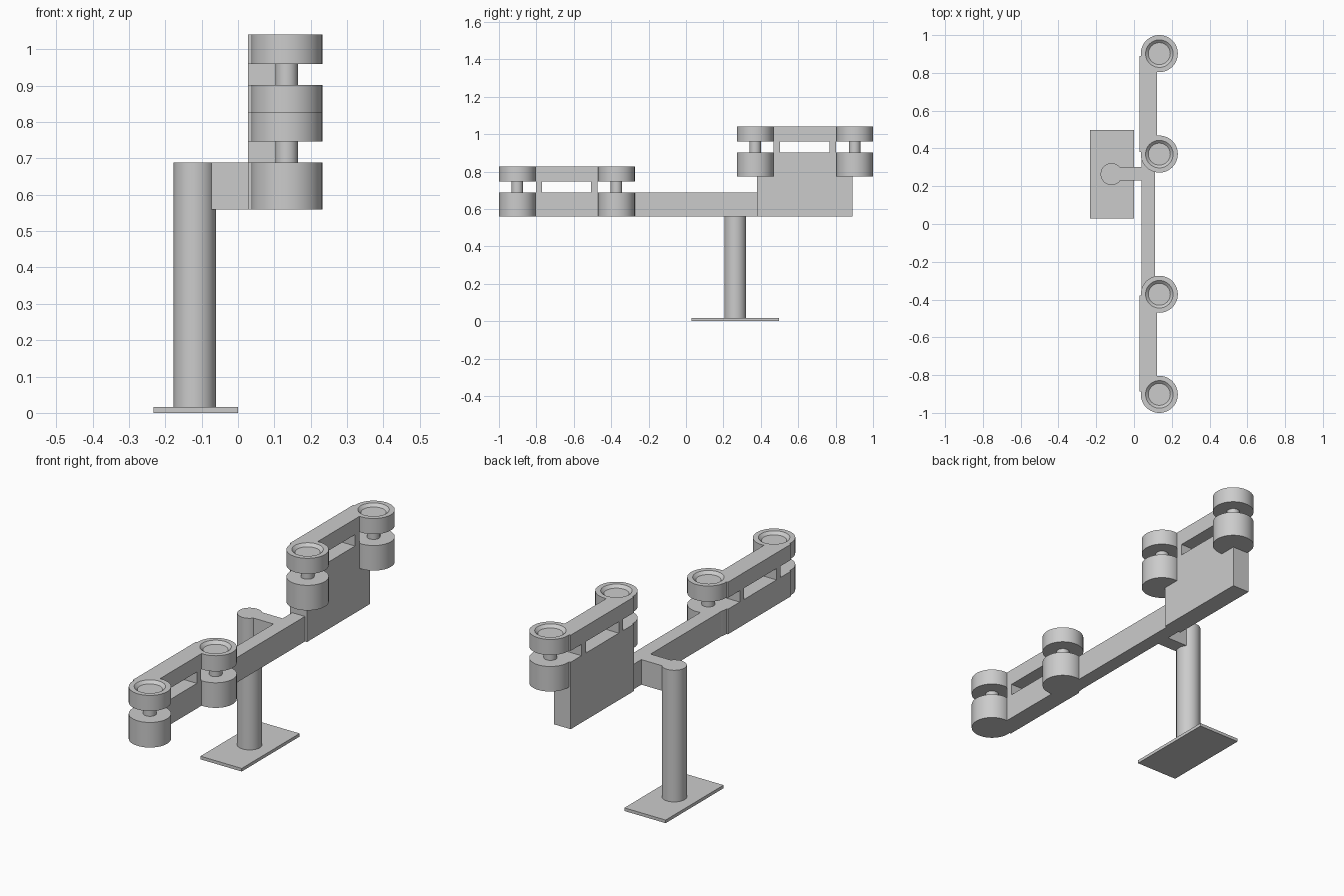
import bpy
import bmesh
from math import radians, pi
from mathutils import Vector

cube = bpy.data.objects.get("Cube")
if cube:
    bpy.data.objects.remove(cube, do_unlink=True)

GREY = (0.6, 0.6, 0.6, 1.0)
grey = bpy.data.materials.new("plain grey")
grey.use_nodes = True
grey.diffuse_color = GREY
grey.node_tree.nodes["Principled BSDF"].inputs["Base Color"].default_value = GREY


def finish(name, bm, smooth=False):
    bmesh.ops.recalc_face_normals(bm, faces=bm.faces)
    mesh = bpy.data.meshes.new(name)
    bm.to_mesh(mesh)
    bm.free()
    mesh.materials.append(grey)
    obj = bpy.data.objects.new(name, mesh)
    bpy.context.collection.objects.link(obj)
    bpy.ops.object.select_all(action='DESELECT')
    obj.select_set(True)
    bpy.context.view_layer.objects.active = obj
    if smooth:
        bpy.ops.object.shade_smooth_by_angle(angle=radians(30))
    return obj


def box(name, x, y, z):
    """Box from (min, max) pairs."""
    bm = bmesh.new()
    bmesh.ops.create_cube(bm, size=1)
    for v in bm.verts:
        v.co = Vector([a + (b - a) * (c + 0.5) for (a, b), c in zip((x, y, z), v.co)])
    return finish(name, bm)


def lathe(name, profile, x, y, z=0.0, steps=48):
    """Spin (radius, height) points around a vertical axis at x, y."""
    bm = bmesh.new()
    verts = [bm.verts.new((r, 0, h)) for r, h in profile]
    edges = [bm.edges.new(pair) for pair in zip(verts, verts[1:])]
    bmesh.ops.spin(bm, geom=verts + edges, cent=(0, 0, 0), axis=(0, 0, 1),
                   angle=2 * pi, steps=steps)
    bmesh.ops.remove_doubles(bm, verts=bm.verts, dist=1e-5)
    bmesh.ops.translate(bm, verts=bm.verts, vec=(x, y, z))
    return finish(name, bm, smooth=True)


# Stand: foot plate, post and the short arm to the beam
box("foot_plate", (-0.233, 0), (0.03, 0.497), (0, 0.016))
lathe("post", [(0, 0.008), (0.058, 0.008), (0.058, 0.688), (0, 0.688)], -0.119, 0.264)
box("support_arm", (-0.119, 0.06), (0.229, 0.303), (0.56, 0.688))
box("long_beam", (0.04, 0.112), (-0.38, 0.39), (0.56, 0.688))

# Cup, stem and dished top ring, turned as one piece
R, STEM = 0.098, 0.031
ROLLER = [(0, 0), (R, 0), (R, 0.128), (STEM, 0.128), (STEM, 0.186), (R, 0.186),
          (R, 0.266), (0.073, 0.266), (0.058, 0.252), (0, 0.252)]
ROLLER_X = 0.134
BAR_X = (0.028, 0.123)


def carriage(name, base, bottom, ends, rollers, inner):
    """Slotted bar carrying two rollers."""
    box(name + "_lower_block", BAR_X, ends, (bottom, base + 0.128))
    rail = box(name + "_top_rail", BAR_X, ends, (base + 0.186, base + 0.266))
    for i, y in enumerate(rollers):
        # Clear the rail out of the dished ring
        cutter = lathe("cutter", [(0, 0), (0.085, 0), (0.085, 0.5), (0, 0.5)],
                       ROLLER_X, y, base + 0.1)
        cutter.hide_render = True
        mod = rail.modifiers.new("ring_clearance", 'BOOLEAN')
        mod.operation = 'DIFFERENCE'
        mod.solver = 'EXACT'
        mod.object = cutter
        bpy.context.view_layer.objects.active = rail
        bpy.ops.object.modifier_apply(modifier=mod.name)
        bpy.data.objects.remove(cutter, do_unlink=True)
        lathe(f"{name}_roller_{i + 1}", ROLLER, ROLLER_X, y, base)
    # Short uprights on either side of the slot
    for i, span in enumerate(inner):
        box(f"{name}_upright_{i + 1}", BAR_X, span, (base + 0.128, base + 0.186))


carriage("front_carriage", 0.56, 0.56, (-0.888, -0.378), (-0.902, -0.372),
         ((-0.803, -0.77), (-0.507, -0.474)))
carriage("rear_carriage", 0.774, 0.56, (0.38, 0.89), (0.37, 0.902),
         ((0.468, 0.502), (0.768, 0.803)))
